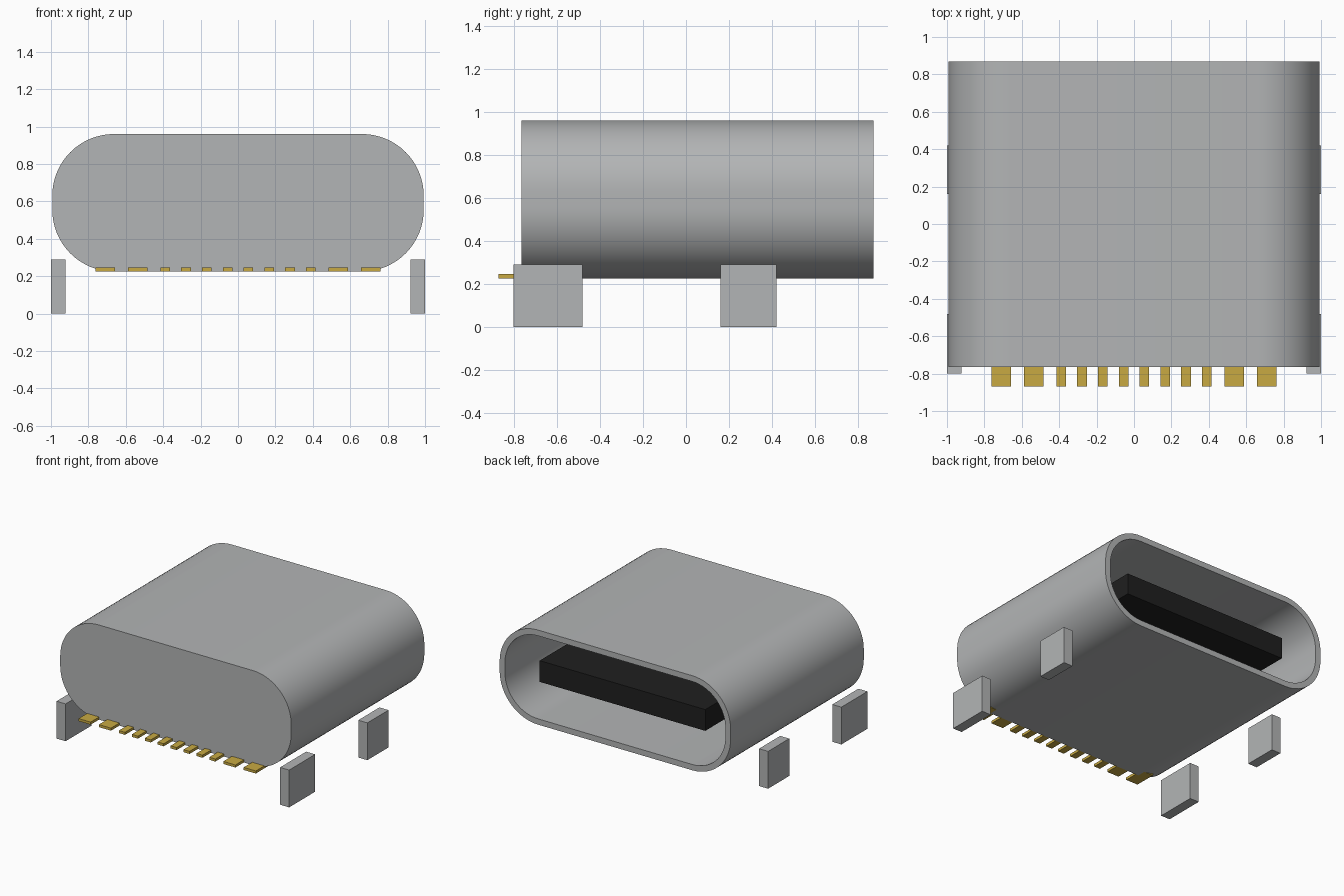
import bpy, bmesh
from math import sin, cos, pi, radians

if "Cube" in bpy.data.objects:
    bpy.data.objects.remove(bpy.data.objects["Cube"], do_unlink=True)


def material(name, colour):
    mat = bpy.data.materials.new(name)
    mat.use_nodes = True
    mat.diffuse_color = (*colour, 1)
    mat.node_tree.nodes["Principled BSDF"].inputs["Base Color"].default_value = (*colour, 1)
    return mat


steel = material("steel grey", (0.45, 0.46, 0.465))
gold = material("contact gold", (0.58, 0.40, 0.055))
black = material("plastic black", (0.014, 0.014, 0.014))


def finish(bm, name, mat):
    bmesh.ops.recalc_face_normals(bm, faces=bm.faces)
    mesh = bpy.data.meshes.new(name)
    bm.to_mesh(mesh)
    bm.free()
    mesh.materials.append(mat)
    obj = bpy.data.objects.new(name, mesh)
    bpy.context.collection.objects.link(obj)
    return obj


def box(name, mat, x, y, z):
    """Box spanning the (low, high) pairs x, y and z."""
    bm = bmesh.new()
    bmesh.ops.create_cube(bm, size=1)
    for v in bm.verts:
        v.co = [lo + (c + 0.5) * (hi - lo) for c, (lo, hi) in zip(v.co, (x, y, z))]
    return finish(bm, name, mat)


# Shell: rounded sleeve, closed at the front, with a deep socket at the back
HALF_W, HALF_H, MID_Z, RADIUS, WALL = 0.993, 0.3675, 0.5925, 0.33, 0.045
FRONT, BACK, SOCKET_END = -0.765, 0.87, -0.55
STEPS = 16


def outline(bm, y, inset):
    r = RADIUS - inset
    cx, cz = HALF_W - RADIUS, HALF_H - RADIUS
    loop = []
    for q, (sx, sz) in enumerate(((1, 1), (-1, 1), (-1, -1), (1, -1))):
        for i in range(STEPS + 1):
            a = (q + i / STEPS) * pi / 2
            loop.append(bm.verts.new((sx * cx + r * cos(a), y, MID_Z + sz * cz + r * sin(a))))
    return loop


bm = bmesh.new()
loops = [outline(bm, y, inset) for y, inset in
         ((FRONT, 0), (BACK, 0), (BACK, WALL), (SOCKET_END, WALL))]
for a, b in zip(loops, loops[1:]):
    for i in range(len(a)):
        j = (i + 1) % len(a)
        bm.faces.new((a[i], a[j], b[j], b[i]))
bm.faces.new(loops[0])
bm.faces.new(loops[-1])
shell = finish(bm, "shell", steel)
bpy.ops.object.select_all(action='DESELECT')
shell.select_set(True)
bpy.context.view_layer.objects.active = shell
bpy.ops.object.shade_smooth_by_angle(angle=radians(30))

# Tongue inside the socket
box("tongue", black, (-0.712, 0.712), (SOCKET_END - 0.02, 0.78), (0.51, 0.675))

# Mounting legs and contact pins, mirrored left and right
for side, s in (("left", 1), ("right", -1)):
    x = sorted((s * 0.922, s * 1.0))
    box(f"front_leg_{side}", steel, x, (-0.8, -0.48), (0, 0.29))
    box(f"back_leg_{side}", steel, x, (0.16, 0.42), (0, 0.29))
    pins = [((i + 0.5) * 0.111, 0.026) for i in range(4)] + [(0.535, 0.052), (0.71, 0.052)]
    for n, (cx, half) in enumerate(pins, 1):
        box(f"contact_pin_{side}_{n}", gold, (s * cx - half, s * cx + half),
            (-0.87, -0.7), (0.226, 0.246))
